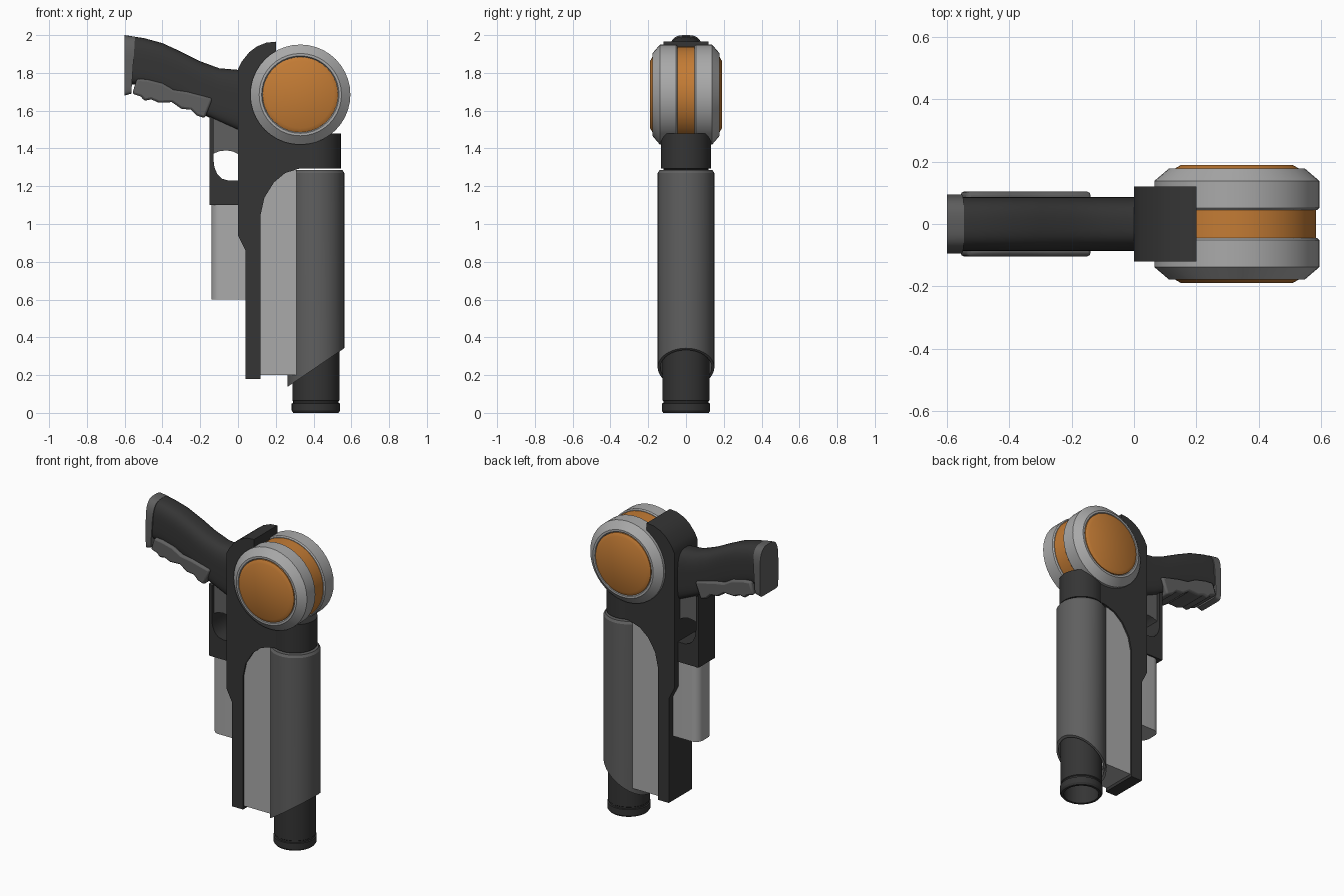
import bpy, bmesh, math
from mathutils import Matrix, Vector

cube = bpy.data.objects.get("Cube")
if cube:
    bpy.data.objects.remove(cube, do_unlink=True)


def material(name, r, g, b):
    m = bpy.data.materials.new(name)
    m.use_nodes = True
    m.diffuse_color = (r, g, b, 1)
    bsdf = m.node_tree.nodes["Principled BSDF"]
    bsdf.inputs["Base Color"].default_value = (r, g, b, 1)
    bsdf.inputs["Roughness"].default_value = 0.6
    return m


DARK = material("dark_polymer", 0.035, 0.035, 0.035)
MID = material("mid_grey", 0.115, 0.115, 0.115)
LIGHT = material("light_grey", 0.4, 0.4, 0.4)
ORANGE = material("orange", 0.55, 0.2, 0.035)


def finish(name, bm, mat, bevel=0, segments=3):
    bmesh.ops.recalc_face_normals(bm, faces=bm.faces)
    mesh = bpy.data.meshes.new(name)
    bm.to_mesh(mesh)
    bm.free()
    mesh.materials.append(mat)
    ob = bpy.data.objects.new(name, mesh)
    bpy.context.collection.objects.link(ob)
    if bevel:
        mod = ob.modifiers.new("bevel", "BEVEL")
        mod.width, mod.segments = bevel, segments
        mod.limit_method = "ANGLE"
        mod.angle_limit = math.radians(50)
    bpy.ops.object.select_all(action="DESELECT")
    ob.select_set(True)
    bpy.context.view_layer.objects.active = ob
    bpy.ops.object.shade_smooth_by_angle(angle=math.radians(32))
    return ob


def plate(name, outline, half, mat, bevel=0, segments=3):
    """Extrude an x-z outline symmetrically along y."""
    bm = bmesh.new()
    face = bm.faces.new([bm.verts.new((x, -half, z)) for x, z in outline])
    new = bmesh.ops.extrude_face_region(bm, geom=[face])["geom"]
    verts = [v for v in new if isinstance(v, bmesh.types.BMVert)]
    bmesh.ops.translate(bm, verts=verts, vec=(0, 2 * half, 0))
    return finish(name, bm, mat, bevel, segments)


def lathe(profile, matrix, steps=40):
    """Spin a (radius, height) profile into a solid."""
    bm = bmesh.new()
    vs = [bm.verts.new((r, 0, h)) for r, h in profile]
    es = [bm.edges.new(pair) for pair in zip(vs, vs[1:])]
    bmesh.ops.spin(bm, geom=vs + es, cent=(0, 0, 0), axis=(0, 0, 1),
                   angle=math.tau, steps=steps)
    bmesh.ops.remove_doubles(bm, verts=bm.verts, dist=0.0005)
    bmesh.ops.transform(bm, matrix=matrix, verts=bm.verts)
    return bm


def loft(name, stations, half, mat, top_power, low_power, count=32):
    """Skin rounded sections given as (x_top, x_bottom, z_top, z_bottom)."""
    bm = bmesh.new()
    rings = []
    for xt, xb, zt, zb in stations:
        ring = []
        for i in range(count):
            a = math.tau * (i + 0.5) / count
            c, s = math.cos(a), math.sin(a)
            e = 2 / (top_power if s > 0 else low_power)
            u = math.copysign(abs(c) ** e, c)
            t = 0.5 + 0.5 * math.copysign(abs(s) ** e, s)
            ring.append(bm.verts.new((xb + (xt - xb) * t, half * u, zb + (zt - zb) * t)))
        rings.append(ring)
    for a, b in zip(rings, rings[1:]):
        for i in range(count):
            j = (i + 1) % count
            bm.faces.new((a[i], a[j], b[j], b[i]))
    bm.faces.new(rings[0])
    bm.faces.new(rings[-1])
    return finish(name, bm, mat)


# Main frame and rounded front collar
plate("frame", [(0, 1.82), (0, 0.94), (0.04, 0.86), (0.04, 0.18), (0.12, 0.18),
                (0.12, 1.05), (0.14, 1.14), (0.19, 1.22), (0.25, 1.27),
                (0.33, 1.295), (0.42, 1.295), (0.42, 1.46), (0.2, 1.6),
                (0.2, 1.965), (0.15, 1.96), (0.1, 1.94), (0.06, 1.91),
                (0.02, 1.86)], 0.12, DARK)
barrel_axis = Matrix.Translation((0.4125, 0, 0))
finish("collar", lathe([(0, 1.295), (0.132, 1.295), (0.132, 1.48), (0, 1.48)],
                       barrel_axis), DARK)

# Light side panel filling the frame cutout
plate("side_panel", [(0.1, 0.2), (0.31, 0.2), (0.31, 1.285), (0.1, 1.285)], 0.11, LIGHT)

# Hollow barrel with muzzle ring
finish("barrel", lathe([(0, 0.25), (0.105, 0.25), (0.105, 0), (0.12, 0),
                        (0.128, 0.012), (0.128, 0.05), (0.12, 0.052),
                        (0.12, 0.062), (0.125, 0.066), (0.125, 1.2), (0, 1.2)],
                       barrel_axis), DARK)

# Barrel shroud, cut at a slant along its lower end
shroud = lathe([(0, 1.285), (0.14, 1.285), (0.15, 1.27), (0.15, 0.05),
                (0.136, 0.05), (0.136, 1.2), (0, 1.2)], barrel_axis, 48)
cut = bmesh.ops.bisect_plane(
    shroud, geom=shroud.verts[:] + shroud.edges[:] + shroud.faces[:],
    plane_co=(0.265, 0, 0.14), plane_no=Vector((0.68, 0, -1)).normalized(),
    clear_outer=True)["geom_cut"]
rim = [e for e in cut if isinstance(e, bmesh.types.BMEdge)]
bmesh.ops.bridge_loops(shroud, edges=rim)
finish("barrel_shroud", shroud, MID)

# Drum: orange core, two chamfered wheels and raised caps
for side, label in ((1, "back"), (-1, "front")):
    axis = Matrix.Translation((0.33, 0, 1.685)) @ Matrix.Rotation(-side * math.pi / 2, 4, "X")
    finish(label + "_drum_wheel",
           lathe([(0, 0.045), (0.258, 0.045), (0.265, 0.052), (0.265, 0.138),
                  (0.218, 0.178), (0.205, 0.178), (0.2, 0.17), (0, 0.17)], axis), LIGHT)
    finish(label + "_drum_cap",
           lathe([(0, 0.16), (0.199, 0.16), (0.199, 0.178), (0.178, 0.19),
                  (0, 0.19)], axis), ORANGE)
    if side == 1:
        finish("drum_core", lathe([(0, -0.06), (0.254, -0.06), (0.254, 0.06),
                                   (0, 0.06)], axis), ORANGE)

# Grip, end cap and finger rest
top = [(-0.57, 1.995), (-0.5, 1.985), (-0.4, 1.958), (-0.3, 1.912),
       (-0.2, 1.862), (-0.1, 1.825), (0.02, 1.815)]
low = [1.74, 1.735, 1.7, 1.66, 1.585, 1.54, 1.485]
loft("grip", [(x, x, z, b) for (x, z), b in zip(top, low)], 0.087, DARK, 3, 5)
loft("grip_end_cap", [(-0.6, -0.6, 2.0, 1.68), (-0.545, -0.565, 1.992, 1.69)],
     0.095, MID, 3.2, 12, 48)
plate("finger_rest", [(-0.56, 1.69), (-0.535, 1.77), (-0.48, 1.765), (-0.4, 1.745),
                      (-0.34, 1.71), (-0.27, 1.7), (-0.2, 1.682), (-0.135, 1.665),
                      (-0.175, 1.56), (-0.22, 1.575), (-0.25, 1.605),
                      (-0.3, 1.61), (-0.35, 1.645), (-0.42, 1.642),
                      (-0.46, 1.66), (-0.495, 1.652), (-0.515, 1.675)],
      0.104, MID, 0.012, 2)

# Trigger guard and trigger
plate("trigger_guard", [(-0.15, 1.1), (0.02, 1.1), (0.02, 1.23), (-0.05, 1.23),
                        (-0.085, 1.24), (-0.11, 1.265), (-0.125, 1.3),
                        (-0.13, 1.34), (-0.13, 1.56), (-0.15, 1.57)], 0.085, DARK)
plate("trigger", [(-0.135, 1.37), (-0.1, 1.385), (-0.06, 1.39), (-0.025, 1.383),
                  (0.01, 1.365), (0.01, 1.52), (-0.135, 1.57)], 0.06, MID)

# Rounded magazine under the guard
bm = bmesh.new()
bmesh.ops.create_cube(bm, size=1)
bmesh.ops.scale(bm, vec=(0.23, 0.15, 0.52), verts=bm.verts)
bmesh.ops.translate(bm, vec=(-0.025, 0, 0.86), verts=bm.verts)
upright = [e for e in bm.edges
           if all(v.co.x < -0.1 for v in e.verts)
           and abs(e.verts[0].co.z - e.verts[1].co.z) > 0.1]
bmesh.ops.bevel(bm, geom=upright, offset=0.05, segments=6, profile=0.5,
                affect="EDGES")
finish("magazine", bm, LIGHT)
